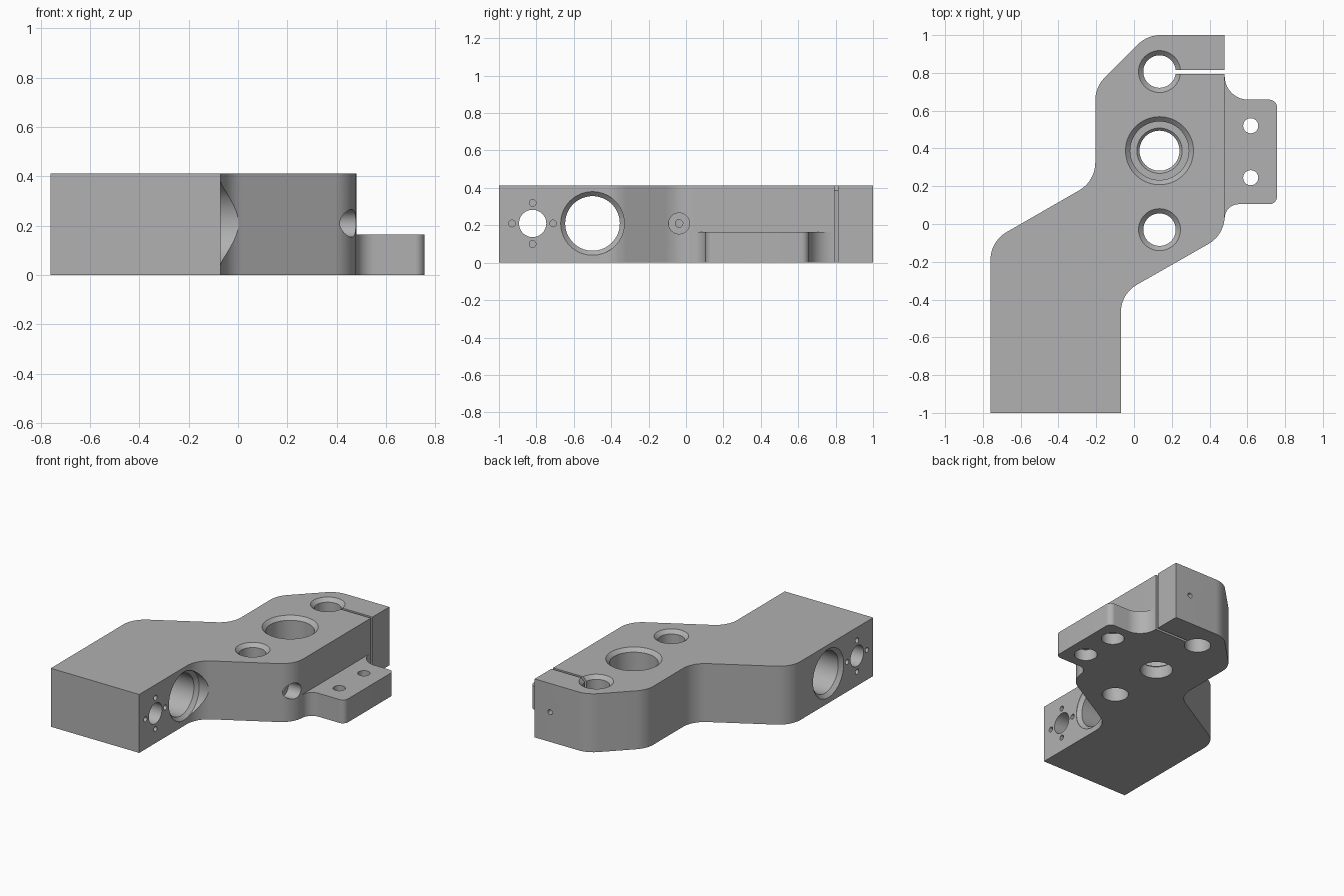
import bpy, bmesh, math
from mathutils import Vector

cube = bpy.data.objects.get("Cube")
if cube:
    bpy.data.objects.remove(cube, do_unlink=True)

HEIGHT, MID = 0.412, 0.21
metal = bpy.data.materials.new("machined grey")
metal.use_nodes = True
grey = (0.44, 0.44, 0.44, 1)
metal.diffuse_color = grey
metal.node_tree.nodes["Principled BSDF"].inputs["Base Color"].default_value = grey


def make_object(name, bm):
    bmesh.ops.remove_doubles(bm, verts=bm.verts, dist=1e-5)
    bmesh.ops.recalc_face_normals(bm, faces=bm.faces)
    mesh = bpy.data.meshes.new(name)
    bm.to_mesh(mesh)
    bm.free()
    mesh.materials.append(metal)
    obj = bpy.data.objects.new(name, mesh)
    bpy.context.collection.objects.link(obj)
    return obj


def rounded(corners, steps=10):
    """Outline from (x, y, radius) corners, each replaced by a tangent arc."""
    points = []
    for i, (x, y, r) in enumerate(corners):
        p = Vector((x, y))
        if not r:
            points.append(p)
            continue
        a = (Vector(corners[i - 1][:2]) - p).normalized()
        b = (Vector(corners[(i + 1) % len(corners)][:2]) - p).normalized()
        half = a.angle(b) / 2
        centre = p + (a + b).normalized() * (r / math.sin(half))
        start = p + a * (r / math.tan(half)) - centre
        end = p + b * (r / math.tan(half)) - centre
        for k in range(steps + 1):
            direction = start.lerp(end, k / steps)
            sweep = start.angle_signed(end) * -k / steps
            c, s = math.cos(sweep), math.sin(sweep)
            direction = Vector((start.x * c - start.y * s, start.x * s + start.y * c))
            points.append(centre + direction)
    return points


def plate(name, corners, z0, z1):
    bm = bmesh.new()
    face = bm.faces.new([bm.verts.new((p.x, p.y, z0)) for p in rounded(corners)])
    top = bmesh.ops.extrude_face_region(bm, geom=[face])["geom"]
    verts = [v for v in top if isinstance(v, bmesh.types.BMVert)]
    bmesh.ops.translate(bm, verts=verts, vec=(0, 0, z1 - z0))
    return make_object(name, bm)


def drill(axis, centre, profile, segments=48):
    """Revolved cutter: profile is (position along axis, radius)."""
    bm = bmesh.new()
    rings = []
    for t, r in profile:
        ring = []
        for k in range(segments):
            a = 2 * math.pi * k / segments
            u, v = centre[0] + r * math.cos(a), centre[1] + r * math.sin(a)
            ring.append(bm.verts.new({"x": (t, u, v), "y": (u, t, v), "z": (u, v, t)}[axis]))
        rings.append(ring)
    for low, high in zip(rings, rings[1:]):
        for k in range(segments):
            n = (k + 1) % segments
            bm.faces.new((low[k], low[n], high[n], high[k]))
    bm.faces.new(rings[0])
    bm.faces.new(rings[-1])
    return make_object("cutter", bm)


def finish(obj, cutters):
    """Apply all cuts, drop the cutters and smooth the curved walls."""
    for cutter in cutters:
        mod = obj.modifiers.new("cut", "BOOLEAN")
        mod.operation, mod.solver, mod.object = "DIFFERENCE", "EXACT", cutter
    bpy.ops.object.select_all(action="DESELECT")
    obj.select_set(True)
    bpy.context.view_layer.objects.active = obj
    bpy.ops.object.convert(target="MESH")
    for cutter in cutters:
        bpy.data.objects.remove(cutter, do_unlink=True)
    bpy.ops.object.shade_smooth_by_angle(angle=math.radians(20))


# Cranked main body
body = plate("bracket_body", [
    (-0.76, -1, 0), (-0.07, -1, 0), (-0.07, -0.37, 0.17), (0.48, -0.057, 0.17),
    (0.48, 1, 0), (0.07, 1, 0.17), (-0.205, 0.725, 0.17),
    (-0.205, 0.227, 0.17), (-0.76, -0.092, 0.17)], 0, HEIGHT)

cutters = []
# Clamp slot
cutters.append(plate("cutter", [(0.13, 0.795, 0), (0.6, 0.795, 0),
                                (0.6, 0.814, 0), (0.13, 0.814, 0)], -0.1, 0.6))
# Two chamfered vertical bores
for y in (0.807, -0.03):
    cutters.append(drill("z", (0.135, y), [
        (-0.1, 0.086), (HEIGHT - 0.025, 0.086), (HEIGHT + 0.005, 0.116)]))
# Stepped centre bore
cutters.append(drill("z", (0.135, 0.388), [
    (-0.1, 0.106), (0.085, 0.106), (0.1, 0.12), (0.1, 0.155),
    (HEIGHT - 0.025, 0.155), (HEIGHT + 0.005, 0.185)], 64))
# Large cross bore, chamfered at both mouths
cutters.append(drill("x", (-0.5, MID), [
    (-0.77, 0.181), (-0.735, 0.146), (-0.096, 0.146), (-0.072, 0.17), (0.1, 0.17)], 64))
# Smaller cross bore with four blind screw holes on each side
cutters.append(drill("x", (-0.82, MID), [(-0.9, 0.073), (0.1, 0.073)]))
for dy, dz in ((0.11, 0), (-0.11, 0), (0, 0.11), (0, -0.11)):
    for x0, x1 in ((-0.9, -0.6), (-0.23, 0.1)):
        cutters.append(drill("x", (-0.82 + dy, MID + dz), [(x0, 0.018), (x1, 0.018)], 24))
# Counterbored set screw hole
cutters.append(drill("x", (-0.037, MID), [
    (0.14, 0.02), (0.38, 0.02), (0.38, 0.056), (0.6, 0.056)], 32))
# Clamp screw hole from the back
cutters.append(drill("y", (0.36, MID), [(0.6, 0.018), (1.1, 0.018)], 24))
finish(body, cutters)

# Low side flange with flared roots
flange = plate("side_flange", [
    (0.48, 0.02, 0), (0.48, 0.105, 0.075), (0.757, 0.105, 0.04),
    (0.757, 0.658, 0.04), (0.48, 0.658, 0.125), (0.48, 0.79, 0)], 0, 0.165)
finish(flange, [drill("z", (0.618, y), [
    (-0.1, 0.075), (0.08, 0.075), (0.08, 0.04), (0.3, 0.04)], 32) for y in (0.245, 0.52)])
